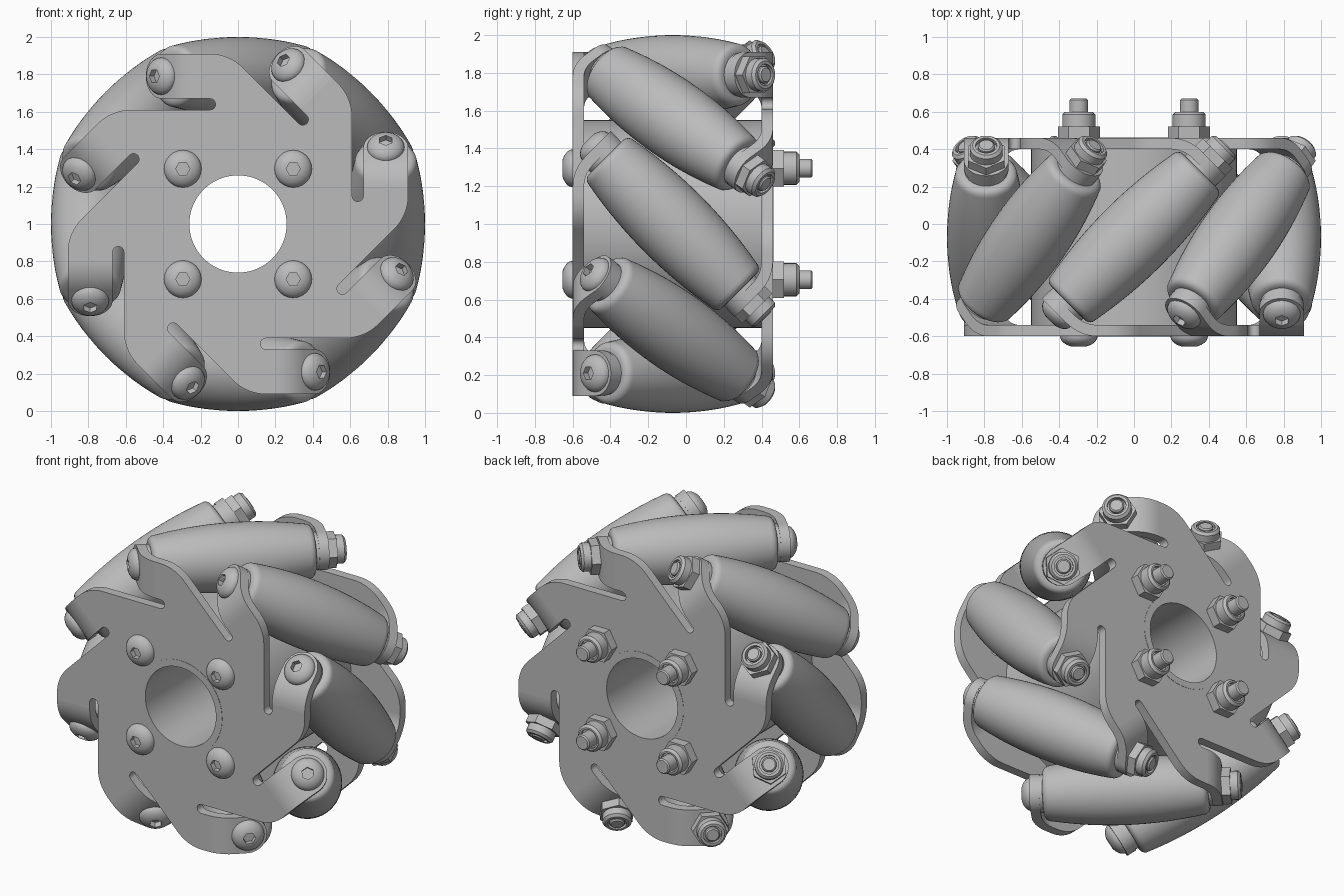
import bpy, bmesh
from math import sin, cos, pi, radians, tan
from mathutils import Matrix, Vector

if "Cube" in bpy.data.objects:
    bpy.data.objects.remove(bpy.data.objects["Cube"], do_unlink=True)

ARMS = 8
AXIS_R = 0.79        # distance of roller axes from the wheel axis
PLATE_Y = 0.5        # plate mid plane from the wheel middle
THICK = 0.06
WIDTH = 0.12         # half width of an arm
BEND_U = -0.195      # where the arm starts to bend
BEND_R = 0.2

grey = bpy.data.materials.new("grey_metal")
grey.use_nodes = True
colour = (0.5, 0.5, 0.5, 1)
grey.diffuse_color = colour
grey.node_tree.nodes["Principled BSDF"].inputs["Base Color"].default_value = colour


def finish(mesh):
    if not mesh.materials:
        mesh.materials.append(grey)
    mesh.shade_smooth()
    mesh.set_sharp_from_angle(angle=radians(32))
    return mesh


def from_bmesh(name, bm):
    bmesh.ops.recalc_face_normals(bm, faces=bm.faces)
    mesh = bpy.data.meshes.new(name)
    bm.to_mesh(mesh)
    bm.free()
    return finish(mesh)


def skin(bm, rings, closed=False):
    """Join successive rings of vertices with quads, cap the ends."""
    n = len(rings[0])
    pairs = list(zip(rings, rings[1:]))
    if closed:
        pairs.append((rings[-1], rings[0]))
    else:
        bm.faces.new(rings[0])
        bm.faces.new(rings[-1])
    for a, b in pairs:
        for i in range(n):
            j = (i + 1) % n
            bm.faces.new((a[i], a[j], b[j], b[i]))


def lathe(name, profile, segments=24, closed=False):
    """Spin (radius, z) points round z; a third item makes that ring hexagonal."""
    bm = bmesh.new()
    rings = []
    for r, z, *hexagon in profile:
        ring = []
        for i in range(segments):
            a = 2 * pi * i / segments
            k = cos(pi / 6) / cos(a % (pi / 3) - pi / 6) if hexagon else 1
            ring.append(bm.verts.new((r * k * cos(a), r * k * sin(a), z)))
        rings.append(ring)
    skin(bm, rings, closed)
    return from_bmesh(name, bm)


def place(name, mesh, matrix):
    obj = bpy.data.objects.new(name, mesh)
    bpy.context.collection.objects.link(obj)
    obj.matrix_world = matrix
    return obj


def make_roller():
    half, fillet = 0.5, 0.04
    side = [(0.21 - 0.2 * s * s, s) for s in [(half - fillet) * i / 8 for i in range(9)]]
    r, z = side[-1]
    side += [(r - fillet * (1 - cos(a)), z + fillet * sin(a))
             for a in [pi / 8 * i for i in range(1, 5)]]
    # thin spacer ring at each end
    side += [(0.115, half), (0.115, 0.522), (0.03, 0.522)]
    return lathe("roller", [(r, -z) for r, z in side[:0:-1]] + side, 48)


def make_plate():
    """Flat pinwheel plate with rounded slots and a centre hole."""
    top, slot = AXIS_R + WIDTH, AXIS_R - WIDTH - 0.03
    corner = (slot - 0.03) / cos(pi / 4) - top
    fillet = 0.25
    unit = [(-0.15 + 0.03 * cos(a), slot + 0.03 * sin(a))
            for a in [-pi / 2 + pi * i / 8 for i in range(9)]]
    unit += [(BEND_U, slot + 0.03), (BEND_U, top)]
    unit += [(corner - fillet * tan(pi / 8) + fillet * cos(a), top - fillet + fillet * sin(a))
             for a in [pi / 2 - pi / 4 * i / 8 for i in range(9)]]
    outline = []
    for k in range(ARMS):
        turn = Matrix.Rotation(-2 * pi * k / ARMS, 2)
        outline += [turn @ Vector(p) for p in unit]
    hole = [(0.305 * cos(2 * pi * i / 64), 0.305 * sin(2 * pi * i / 64)) for i in range(64)]
    curve = bpy.data.curves.new("plate_outline", 'CURVE')
    curve.dimensions = '2D'
    curve.fill_mode = 'BOTH'
    curve.extrude = THICK / 2
    for points in (outline, hole):
        spline = curve.splines.new('POLY')
        spline.points.add(len(points) - 1)
        for p, (x, y) in zip(spline.points, points):
            p.co = (x, y, 0, 1)
        spline.use_cyclic_u = True
    helper = place("plate_outline", curve, Matrix())
    bpy.context.view_layer.update()
    evaluated = helper.evaluated_get(bpy.context.evaluated_depsgraph_get())
    mesh = bpy.data.meshes.new_from_object(evaluated)
    bpy.data.objects.remove(helper, do_unlink=True)
    return finish(mesh)


def make_tab():
    """Arm end that bends 45 degrees and finishes in a round tip."""
    stations = []
    for i in range(9):
        a = pi / 4 * i / 8
        stations.append((BEND_U - BEND_R * sin(a),
                         -PLATE_Y + BEND_R * (1 - cos(a)), a, WIDTH))
    u, y, a, _ = stations[-1]
    straight = 0.071
    for i in range(13):
        t = radians(88) * i / 12
        d = (straight + WIDTH * sin(t)) * cos(pi / 4)
        stations.append((u - d, y + d, a, WIDTH * cos(t)))
    bm = bmesh.new()
    rings = []
    for u, y, a, h in stations:
        n = Vector((-sin(a), -cos(a), 0)) * THICK / 2
        mid = Vector((u, y, AXIS_R))
        up = Vector((0, 0, h))
        rings.append([bm.verts.new(mid + p) for p in (n + up, n - up, -n - up, -n + up)])
    skin(bm, rings)
    return from_bmesh("tab", bm)


def make_nut(name, hex_top, round_top, end, bolt_r):
    return lathe(name, [
        (0.112, 0, 1), (0.112, hex_top, 1), (0.088, hex_top), (0.088, round_top - 0.015),
        (0.073, round_top), (bolt_r + 0.012, round_top), (bolt_r + 0.012, round_top - 0.02),
        (bolt_r, round_top - 0.02), (bolt_r, end - 0.008), (bolt_r - 0.008, end)])


# Part meshes
roller = make_roller()
plate = make_plate()
tab = make_tab()
dome = [(0.1 * cos(a), 0.06 * sin(a)) for a in [radians(65) * i / 8 for i in range(9)]]
bolt_head = lathe("bolt_head", dome + [(0.038, 0.055, 1), (0.038, 0.02, 1)])
roller_nut = make_nut("roller_nut", 0.055, 0.115, 0.12, 0.045)
hub_nut = make_nut("hub_nut", 0.06, 0.14, 0.21, 0.05)
half_hub = [(0.26, 0.532), (0.305, 0.532), (0.305, 0.47), (0.55, 0.47)]
hub = lathe("hub", half_hub + [(r, -z) for r, z in half_hub[::-1]], 64, closed=True)

# Assembly: wheel axis along y
centre = Matrix.Translation((0, -0.07, 1))
to_front = Matrix.Rotation(pi / 2, 4, 'X')
roller_axis = (Matrix.Translation((0, 0, AXIS_R))
               @ Vector((-1, -1, 0)).to_track_quat('Z', 'Y').to_matrix().to_4x4())
place("hub", hub, centre @ to_front)

for k in range(ARMS):
    turn = centre @ Matrix.Rotation(2 * pi * k / ARMS, 4, 'Y')
    place(f"roller_{k}", roller, turn @ roller_axis)

for side, flip, roller_end, hub_end in (
        ("front", Matrix(), bolt_head, bolt_head),
        ("back", Matrix.Rotation(pi, 4, 'Z'), roller_nut, hub_nut)):
    place(f"{side}_plate", plate,
          centre @ flip @ Matrix.Translation((0, -PLATE_Y, 0)) @ to_front)
    for k in range(ARMS):
        turn = centre @ Matrix.Rotation(2 * pi * k / ARMS, 4, 'Y') @ flip
        place(f"{side}_tab_{k}", tab, turn)
        place(f"{side}_roller_fastener_{k}", roller_end,
              turn @ roller_axis @ Matrix.Translation((0, 0, 0.578)))
    for x in (-0.295, 0.295):
        for z in (-0.295, 0.295):
            spot = Matrix.Translation((x, -PLATE_Y - THICK / 2, z))
            place(f"{side}_hub_fastener", hub_end, centre @ flip @ spot @ to_front)
